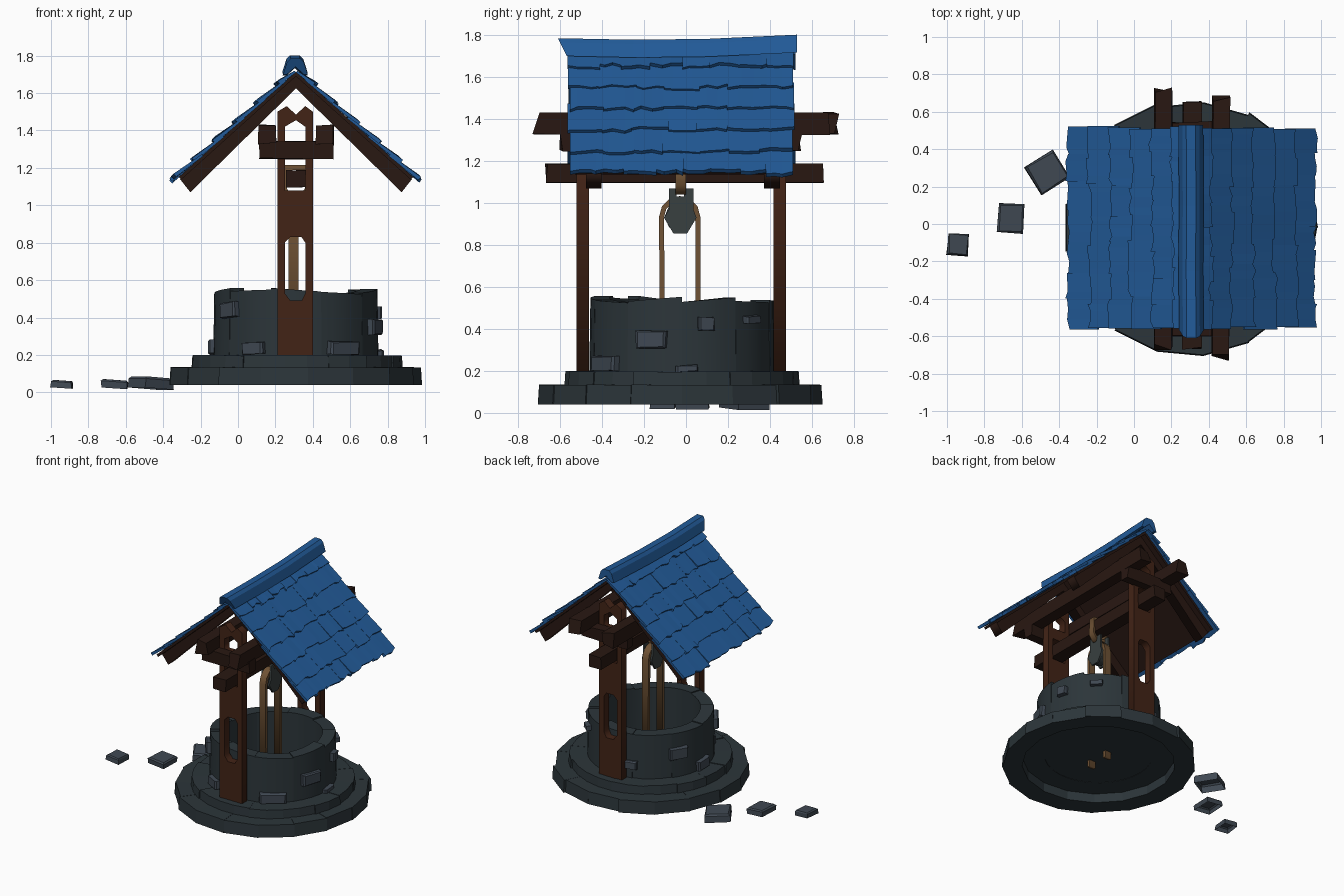
import bpy, bmesh, random
from math import sin, cos, pi, radians
from mathutils import Vector, Matrix, Euler

if "Cube" in bpy.data.objects:
    bpy.data.objects.remove(bpy.data.objects["Cube"])

random.seed(4)
CX, CY = 0.31, -0.02
R = random.uniform


def mat(name, c):
    m = bpy.data.materials.new(name)
    m.diffuse_color = (*c, 1)
    m.use_nodes = True
    m.node_tree.nodes["Principled BSDF"].inputs["Base Color"].default_value = m.diffuse_color
    return m


STONE = mat("stone", (0.025, 0.036, 0.042))
PALE = mat("pale_stone", (0.05, 0.065, 0.085))
WOOD = mat("dark_wood", (0.022, 0.009, 0.006))
POST = mat("post_wood", (0.055, 0.017, 0.008))
BLUE = mat("blue_tile", (0.016, 0.105, 0.32))
ROPE = mat("rope", (0.16, 0.085, 0.035))
IRON = mat("iron", (0.04, 0.05, 0.05))


def finish(name, bm, m):
    bmesh.ops.remove_doubles(bm, verts=bm.verts, dist=0.0004)
    bmesh.ops.recalc_face_normals(bm, faces=bm.faces)
    me = bpy.data.meshes.new(name)
    bm.to_mesh(me)
    bm.free()
    me.materials.append(m)
    ob = bpy.data.objects.new(name, me)
    bpy.context.collection.objects.link(ob)
    return ob


def loft(bm, rings, closed=False):
    """Join equal-length rings of points; cap the ends unless closed."""
    vs = [[bm.verts.new(p) for p in r] for r in rings]
    n = len(vs[0])
    for i in range(len(vs) if closed else len(vs) - 1):
        a, b = vs[i], vs[(i + 1) % len(vs)]
        for j in range(n):
            bm.faces.new((a[j], a[(j + 1) % n], b[(j + 1) % n], b[j]))
    if not closed:
        bm.faces.new(vs[0])
        bm.faces.new(vs[-1][::-1])


def plate(name, loops, thick, pos, m, axis="y"):
    """Flat outline (with holes) drawn upright and thickened along an axis."""
    cu = bpy.data.curves.new(name, "CURVE")
    cu.dimensions, cu.fill_mode, cu.extrude = "2D", "BOTH", thick / 2
    for pts in loops:
        sp = cu.splines.new("POLY")
        sp.points.add(len(pts) - 1)
        for q, p in zip(sp.points, pts):
            q.co = (p[0], p[1], 0, 1)
        sp.use_cyclic_u = True
    tmp = bpy.data.objects.new(name + "_outline", cu)
    bpy.context.collection.objects.link(tmp)
    dg = bpy.context.evaluated_depsgraph_get()
    me = bpy.data.meshes.new_from_object(tmp.evaluated_get(dg))
    bpy.data.objects.remove(tmp)
    bm = bmesh.new()
    bm.from_mesh(me)
    if axis == "y":
        M = Matrix.Translation((0, pos, 0)) @ Euler((pi / 2, 0, 0)).to_matrix().to_4x4()
    else:
        M = Matrix.Translation((pos, 0, 0)) @ Euler((pi / 2, 0, pi / 2)).to_matrix().to_4x4()
    bm.transform(M)
    return finish(name, bm, m)


def block_ring(name, n, sub, r_in, r_out, z0, z1, jr, jz, m):
    """Ring of stone blocks, each with its own radius and height."""
    rings = []
    for i in range(n):
        ro, zt, zt2 = r_out + R(-jr, jr), z1 + R(-jz, jz), z1 + R(-jz, jz)
        for k in range(sub + 1):
            a = 2 * pi * (i + k / sub) / n
            z = zt + (zt2 - zt) * k / sub
            rings.append([(CX + r * cos(a), CY + r * sin(a), h) for r, h in
                          ((r_in, z0), (ro, z0), (ro - 0.006, z), (r_in, z))])
    bm = bmesh.new()
    loft(bm, rings, closed=True)
    bmesh.ops.dissolve_degenerate(bm, edges=bm.edges, dist=0.0004)
    return finish(name, bm, m)


def stone(name, pos, size, rot, hollow=False):
    """Chunky stone with a narrower outer face (local +z)."""
    bm = bmesh.new()
    w, d, h = (s / 2 for s in size)
    rings = [[(x * w * f + R(-.004, .004), y * d * f + R(-.004, .004), z) for x, y in
              ((-1, -1), (1, -1), (1, 1), (-1, 1))]
             for f, z in ((1, -h), (1, h * 0.6), (0.88, h))]
    loft(bm, rings)
    if hollow:
        bm.faces.ensure_lookup_table()
        low = min(bm.faces, key=lambda f: f.calc_center_median().z)
        bmesh.ops.delete(bm, geom=[low], context="FACES_ONLY")
    bm.transform(Matrix.Translation(pos) @ rot.to_4x4())
    finish(name, bm, PALE)


def beam(name, lo, hi, m, j=0.008):
    bm = bmesh.new()
    rings = [[(x + R(-j, j) / 2, y + R(-j, j) * 1.5, z + R(-j, j) / 2) for x, z in
              ((lo[0], lo[2]), (hi[0], lo[2]), (hi[0], hi[2]), (lo[0], hi[2]))]
             for y in (lo[1], hi[1])]
    loft(bm, rings)
    finish(name, bm, m)


# Stepped base, floor and well wall
block_ring("lower_step", 17, 1, 0.54, 0.68, 0.04, 0.134, 0.011, 0.002, STONE)
block_ring("upper_step", 15, 2, 0.38, 0.565, 0.11, 0.198, 0.008, 0.003, STONE)
wall = block_ring("well_wall", 10, 4, 0.345, 0.442, 0.15, 0.54, 0.003, 0.017, STONE)
bm = bmesh.new()
bmesh.ops.create_circle(bm, cap_ends=True, segments=32, radius=0.56,
                        matrix=Matrix.Translation((CX, CY, 0.112)))
finish("well_floor", bm, STONE)
bpy.context.view_layer.objects.active = wall
wall.select_set(True)
bpy.ops.object.shade_smooth_by_angle(angle=radians(25))

# Stones set into the wall: angle, height, width, tall
for i, (a, z, w, h) in enumerate(((-143, .44, .13, .08), (-121, .235, .13, .065),
                                  (-55, .235, .19, .07), (-19, .35, .15, .085),
                                  (15, .425, .075, .065), (48, .445, .09, .035),
                                  (3, .21, .1, .03), (178, .24, .12, .07),
                                  (150, .38, .13, .08), (105, .3, .12, .06))):
    t = radians(a)
    out = Vector((cos(t), sin(t), 0))
    rot = Matrix((Vector((-sin(t), cos(t), 0)), Vector((0, 0, 1)), out)).transposed()
    stone(f"wall_stone_{i}", Vector((CX, CY, z)) + out * 0.443, (w, h, 0.05),
          rot @ Matrix.Rotation(R(-.06, .12), 3, "Z"))

# Loose stones on the ground
for i, (x, y, z, w, d, h, a) in enumerate(((-.94, -.11, .043, .11, .115, .04, -.08),
                                           (-.66, .03, .044, .135, .155, .045, -.06),
                                           (-.465, .275, .05, .18, .175, .06, .55))):
    stone(f"loose_stone_{i}", (x, y, z), (w, d, h),
          Euler((0, 0.07, a)).to_matrix(), hollow=True)

# Slotted posts, gable rafters and cross beams at both ends
post = [(.21, .19), (.40, .19), (.40, 1.5), (.36, 1.53), (.31, 1.485), (.26, 1.53), (.21, 1.5)]
slots = [[(.25, .53), (.28, .49), (.34, .49), (.36, .53), (.36, .80), (.34, .83), (.28, .83), (.25, .80)],
         [(.25, 1.08), (.36, 1.08), (.36, 1.245), (.25, 1.245)],
         [(.25, 1.33), (.36, 1.33), (.36, 1.42), (.31, 1.455), (.25, 1.42)]]
half = [(0, 1.70), (.62, 1.14), (.565, 1.07), (0, 1.625)]
gable = [(CX + x, z) for x, z in half] + [(CX - x, z) for x, z in half[2:0:-1]]
for side, yp, yr, yc in (("front", -.492, -.44, -.555), ("back", .446, .41, .51)):
    plate(side + "_post", [post] + slots, 0.06, yp, POST)
    plate(side + "_rafters", [gable], 0.075, yr, WOOD)
    beam(side + "_cross_beam", (.115, yc - .035, 1.25), (.51, yc + .035, 1.34), WOOD)
beam("left_purlin", (.11, -.66, 1.33), (.20, .715, 1.43), WOOD, .012)
beam("right_purlin", (.42, -.715, 1.33), (.51, .67, 1.43), WOOD, .012)
beam("pulley_beam", (.26, -.665, 1.095), (.36, .66, 1.19), WOOD)

# Roof: boards and six overlapping rows of chipped tiles on each slope
for name, sx in (("left", -1), ("right", 1)):
    def P(s, y, n):
        return (CX + sx * (0.743 * s + 0.669 * n), y, 1.71 - 0.669 * s + 0.743 * n)

    bm = bmesh.new()
    loft(bm, [[P(0, y, -.015), P(.84, y, -.015), P(.84, y, .004), P(0, y, .004)] for y in (-.53, .49)])
    finish(name + "_roof_boards", bm, WOOD)
    bm = bmesh.new()
    for row in range(6):
        end = 0.868 - 0.151 * row
        n = random.choice((7, 8))
        cuts = [-.56 + R(-.01, .01)] + [-.56 + 1.075 * (i + R(-.15, .15)) / n for i in range(1, n)] + [.515 + R(-.01, .01)]
        for y0, y1 in zip(cuts, cuts[1:]):
            e, lift = end + R(-.012, .012), 0.024 + R(0, .012)
            top = max(end - 0.2, 0.0)
            rings = []
            for f in (0, R(.2, .4), R(.55, .85), 1):
                y = y0 + (y1 - y0) * f
                b = e + R(-.012, .014)
                rings.append([P(top, y, .0), P(b, y, lift - .022), P(b, y, lift), P(top, y, .012)])
            loft(bm, rings)
    finish(name + "_roof_tiles", bm, BLUE)

# Sagging ridge cap
cap = [(-.066, -.085), (-.045, -.02), (-.025, 0), (.025, 0), (.045, -.02), (.066, -.085),
       (.045, -.085), (0, -.045), (-.045, -.085)]
bm = bmesh.new()
loft(bm, [[(CX + dx + x, y - sgn * z * .5, zt + z) for x, z in cap]
          for y, zt, dx, sgn in ((-.61, 1.785, -.003, 1), (-.25, 1.778, -.006, 0),
                                 (.1, 1.782, -.004, 0), (.53, 1.802, -.006, 0))])
finish("ridge_cap", bm, BLUE)

# Pulley with hanger loop and draped rope
YC, ZC = -.03, .935


def arc(r, a0, a1, n=6):
    return [(YC + r * cos(a0 + (a1 - a0) * i / n), ZC + r * sin(a0 + (a1 - a0) * i / n)) for i in range(n + 1)]


cheek = [(-.08, 1.07), (-.05, 1.07), (-.045, 1.03), (-.01, 1.03), (-.005, 1.07), (.035, 1.07),
         (.035, .97), (.05, .93), (.005, .855), (-.06, .855), (-.105, .93), (-.08, .97)]
for name, x in (("left", .262), ("right", .332)):
    plate(name + "_pulley_cheek", [cheek], .014, x, IRON, "x")
plate("pulley_wheel", [arc(.072, 0, 2 * pi * 7 / 8, 7)], .05, .297, IRON, "x")
plate("draped_rope", [[(.047, .06), (.07, .06)] + arc(.098, 0, pi) + [(-.125, .06), (-.102, .06)]
                      + arc(.074, pi, 0)], .052, .297, ROPE, "x")
plate("hanger_loop", [[(.27, 1.04), (.34, 1.04), (.372, 1.085), (.368, 1.215), (.25, 1.215), (.248, 1.085)],
                      [(.275, 1.06), (.335, 1.06), (.358, 1.09), (.358, 1.188), (.262, 1.188), (.262, 1.09)]],
      .05, -.025, ROPE)
